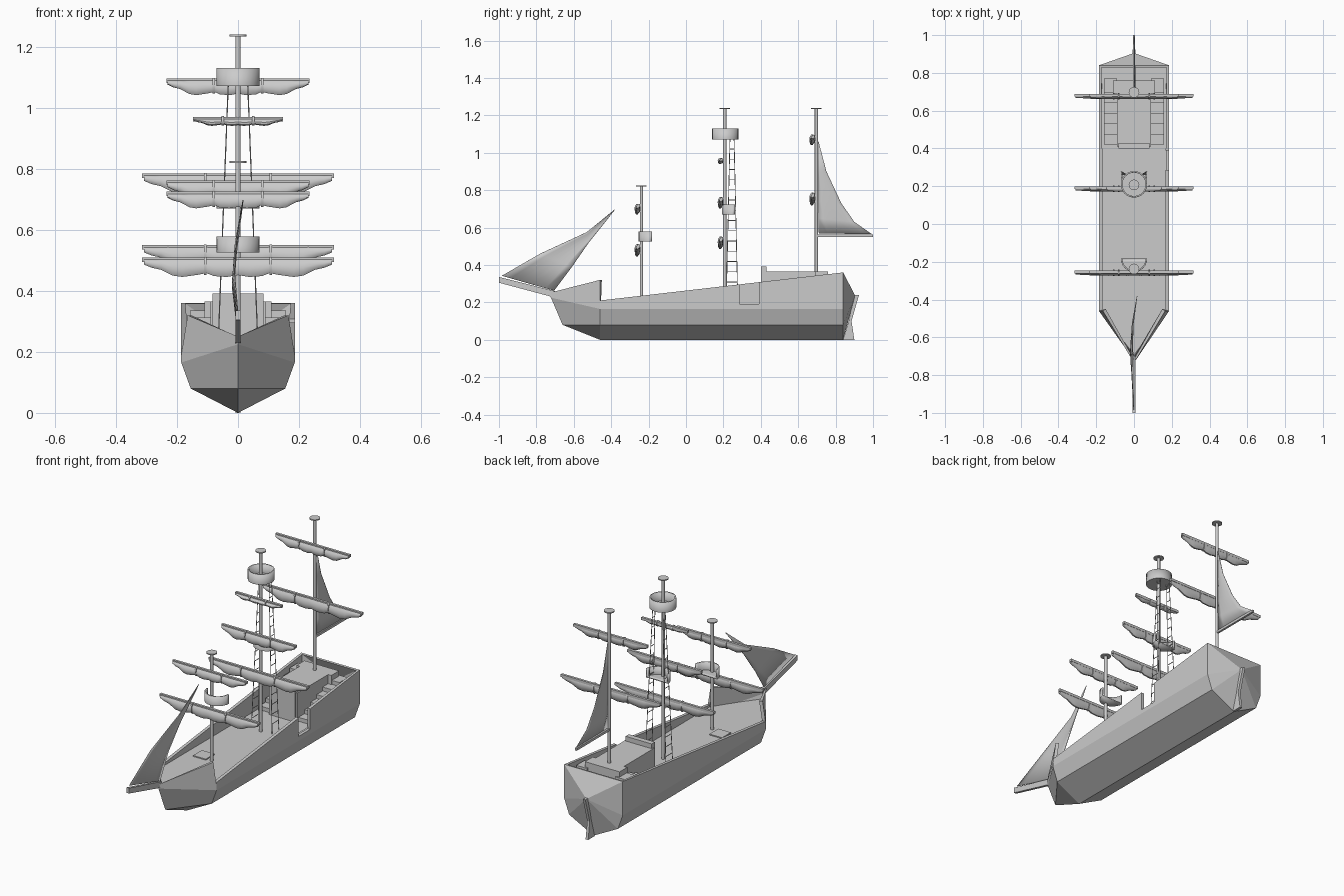
import bpy, bmesh, math
from mathutils import Vector

if "Cube" in bpy.data.objects:
    bpy.data.objects.remove(bpy.data.objects["Cube"])


def make(name, verts, faces, thick=0, smooth=False):
    me = bpy.data.meshes.new(name)
    me.from_pydata(verts, [], faces)
    bm = bmesh.new()
    bm.from_mesh(me)
    bmesh.ops.remove_doubles(bm, verts=bm.verts, dist=1e-5)
    bmesh.ops.recalc_face_normals(bm, faces=bm.faces)
    bm.to_mesh(me)
    bm.free()
    ob = bpy.data.objects.new(name, me)
    bpy.context.collection.objects.link(ob)
    if thick:
        m = ob.modifiers.new("thickness", 'SOLIDIFY')
        m.thickness = thick
        m.offset = -1
    if smooth:
        bpy.ops.object.select_all(action='DESELECT')
        bpy.context.view_layer.objects.active = ob
        ob.select_set(True)
        bpy.ops.object.shade_smooth_by_angle(angle=math.radians(40))
    return ob


def box(name, x0, x1, y0, y1, z0, z1):
    v = [(x, y, z) for x in (x0, x1) for y in (y0, y1) for z in (z0, z1)]
    f = [(0, 1, 3, 2), (4, 6, 7, 5), (0, 4, 5, 1), (2, 3, 7, 6), (0, 2, 6, 4), (1, 5, 7, 3)]
    return make(name, v, f)


def loft(name, rings, smooth=True):
    n = len(rings[0])
    v = [p for r in rings for p in r]
    f = [(i*n+j, i*n+(j+1) % n, (i+1)*n+(j+1) % n, (i+1)*n+j)
         for i in range(len(rings)-1) for j in range(n)]
    f += [tuple(range(n)), tuple(range(len(v)-n, len(v)))]
    return make(name, v, f, smooth=smooth)


def rod(name, a, b, r, n=12):
    a, b = Vector(a), Vector(b)
    q = (b-a).to_track_quat('Z', 'Y')
    ring = [q @ Vector((r*math.cos(2*math.pi*k/n), r*math.sin(2*math.pi*k/n), 0)) for k in range(n)]
    return loft(name, [[p+c for c in ring] for p in (a, b)], smooth=n > 6)


# Hull shell: chined section, pointed bow, ridged transom, gangway gap on the right
def top(y):
    return .21 + .15*(y+.46)/1.3


ys = [-.46, .285, .39, .84]
V, F = [], []


def face(*pts):
    F.append(tuple(range(len(V), len(V)+len(pts))))
    V.extend(pts)


tip1, tip2, tip3, apex = (0, -.66, .08), (0, -.722, .225), (0, -.735, .25), (0, .905, .235)
for s in (-1, 1):
    rings = [[(0, y, 0), (s*.155, y, .08), (s*.186, y, .165), (s*.186, y, .19), (s*.186, y, top(y))]
             for y in ys]
    for i in range(3):
        for j in range(4):
            if not (s == 1 and i == 1 and j == 3):
                face(rings[i][j], rings[i+1][j], rings[i+1][j+1], rings[i][j+1])
    r = rings[0]
    face(r[0], r[1], tip1)
    face(r[1], r[2], tip2, tip1)
    face(r[2], r[3], (s*.165, -.46, .32), tip3, tip2)
    for j in range(4):
        face(rings[3][j], rings[3][j+1], apex)
face((-.186, .84, .36), (.186, .84, .36), apex)
make("hull", V, F, thick=.018)
make("deck", [(-.175, -.46, .2), (0, -.705, .2), (.175, -.46, .2), (.175, .84, .2), (-.175, .84, .2)],
     [(0, 1, 2, 3, 4)])

# Rudder
rud = [(.84, 0), (.9, 0), (.885, .1), (.925, .24), (.9, .24), (.87, .1)]
loft("rudder", [[(x, y, z) for y, z in rud] for x in (-.008, .008)], False)

# Stern cabin, its front rail, side stairs, fore hatch
box("cabin", -.09, .09, .41, .76, .2, .365)
box("cabin_rail", -.083, .083, .4, .43, .2, .392)
for s in (-1, 1):
    a, b = sorted((s*.09, s*.158))
    for k in range(6):
        y = .42+.055*k
        box("stair_step", a, b, y, .77, .2+.0225*k, .2225+.0225*k)
    a, b = sorted((s*.09, s*.11))
    box("cabin_side_block", a, b, .69, .76, .2, .365)
box("fore_hatch", -.11, -.03, -.25, -.17, .2, .206)

# Masts with top discs
for name, y, h in (("fore", -.238, .825), ("main", .207, 1.24), ("stern", .697, 1.24)):
    rod(name+"_mast", (0, y, .19), (0, y, h-.003), .009)
    rod(name+"_mast_cap", (0, y, h-.006), (0, y, h), .028, 20)


# Yards with furled sails and ties
def yard(name, y, z, w, hgt):
    y -= .016
    loft(name+"_yard", [[(x, y-.007, z-.015), (x, y+.007, z-.015), (x, y+.007, z), (x, y-.007, z)]
                        for x in (-w, w)], False)
    prof = [(0, .9), (.12, 1), (.25, .95), (.33, .78), (.42, .88), (.58, 1), (.68, .92),
            (.8, .6), (.9, .48), (.98, .3)]
    prof = [(-t, d) for t, d in prof[:0:-1]] + prof
    rings = []
    for t, d in prof:
        h = d*hgt/2
        rings.append([(t*w, y-.003+(.007+.007*d)*math.cos(a) - .006*d*(1-math.sin(a))/2,
                       z-.006-h+h*math.sin(a))
                      for a in [2*math.pi*k/10 for k in range(10)]])
    loft(name+"_furled_sail", rings)
    for s in (-1, 1):
        x = s*w*.34
        loft(name+"_tie", [[(x+e, y-.005+.017*math.cos(a), z-.003-hgt*.42+(hgt*.42+.006)*math.sin(a))
                            for a in [2*math.pi*k/10 for k in range(10)]] for e in (-.004, .004)])


for name, y, z, w, h in (
        ("fore_upper", -.238, .725, .235, .05), ("fore_lower", -.238, .51, .315, .06),
        ("main_top", .207, .97, .147, .024), ("main_middle", .207, .762, .235, .055),
        ("main_lower", .207, .55, .315, .06),
        ("stern_upper", .697, 1.096, .235, .05), ("stern_lower", .697, .785, .315, .062)):
    yard(name, y, z, w, h)


# Lookout tubs: full round one and two half-round ones, open on top
def tub(name, y, z0, z1, r, half):
    n = 12 if half else 24
    arc = math.pi if half else 2*math.pi
    ang = [math.pi+arc*k/n for k in range(n+1)]
    lo = [(r*math.cos(a), y+r*math.sin(a), z0) for a in ang]
    hi = [(p[0], p[1], z1) for p in lo]
    m = n+1
    f = [(i, i+1, m+i+1, m+i) for i in range(n)]
    f.append(tuple(range(m if half else n)))
    make(name, lo+hi, f, thick=.008, smooth=True)


tub("crows_nest", .21, 1.072, 1.13, .07, False)
tub("main_half_nest", .262, .67, .722, .07, True)
tub("fore_half_nest", -.183, .525, .578, .07, True)

# Rope ladders on both sides of the main mast
for s in (-1, 1):
    def at(t, e):
        return (s*(.066-.034*t), .246 + e*(.031-.02*t), .2+.875*t)
    for e in (-1, 1):
        rod("ladder_rope", at(0, e), at(1, e), .002, 5)
    for k in range(1, 16):
        rod("ladder_rung", at(k/16, -1), at(k/16, 1), .002, 5)

# Bowsprit and stern boom
loft("bowsprit", [[(x, -1, .305), (x, -.7, .225), (x, -.7, .26), (x, -1, .336)]
                  for x in (-.008, .008)], False)
box("stern_boom", -.006, .006, .697, 1, .55, .564)


# Triangular sails: lofted strips between two curved edges
def sail(name, A, B, bulge, cols=6):
    v, f = [], []
    n = len(A)
    for i in range(n):
        for j in range(cols+1):
            t = j/cols
            p = Vector(A[i]).lerp(Vector(B[i]), t)
            p.x += bulge*math.sin(math.pi*t)*math.sin(math.pi*i/(n-1))
            v.append(p)
    c = cols+1
    for i in range(n-1):
        f += [(i*c+j, i*c+j+1, (i+1)*c+j+1, (i+1)*c+j) for j in range(cols)]
    make(name, v, f, thick=.003, smooth=True)


sail("jib_sail",
     [(0, -.985, .342), (-.01, -.78, .46), (-.002, -.53, .575), (.018, -.38, .697)],
     [(0, -.705, .263), (-.014, -.61, .39), (-.004, -.52, .52), (.018, -.381, .695)], -.006)
sail("stern_sail",
     [(0, .706, 1.06), (0, .706, .9), (0, .706, .74), (0, .708, .65), (0, .71, .568)],
     [(0, .708, 1.06), (0, .75, .9), (0, .83, .73), (0, .9, .63), (0, .992, .566)], .006)
